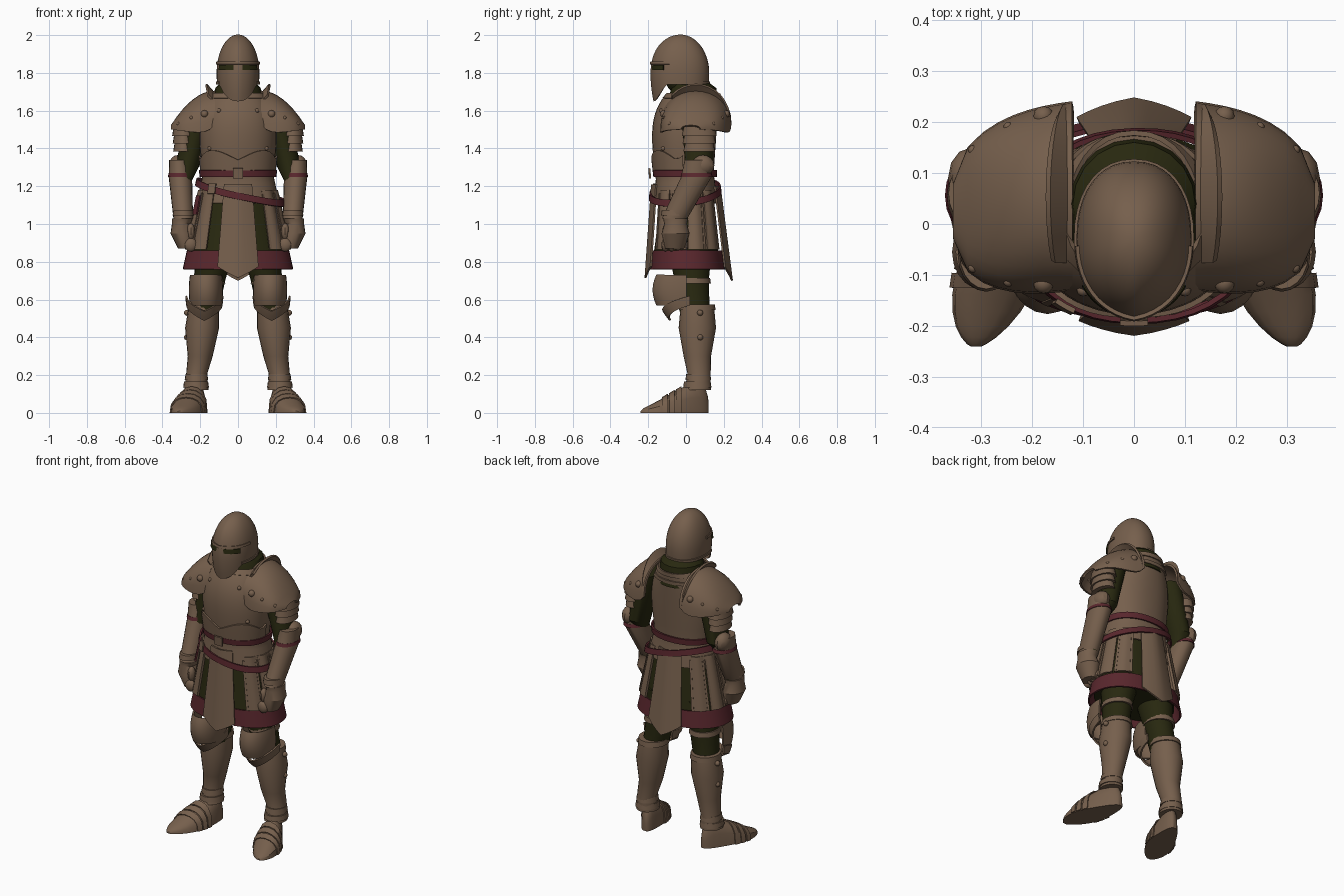
import bpy, bmesh
from math import sin, cos, pi, sqrt, radians
from mathutils import Vector, Matrix

cube = bpy.data.objects.get("Cube")
if cube:
    bpy.data.objects.remove(cube, do_unlink=True)


def material(name, red, green, blue):
    mat = bpy.data.materials.new(name)
    mat.use_nodes = True
    mat.diffuse_color = (red, green, blue, 1)
    shader = mat.node_tree.nodes["Principled BSDF"]
    shader.inputs["Base Color"].default_value = mat.diffuse_color
    shader.inputs["Roughness"].default_value = .7
    return mat


STEEL = material("bronze_brown", .18, .115, .073)
MAIL = material("dark_olive", .021, .021, .005)
RED = material("deep_red", .1, .02, .026)


def finish(name, bm, mat, thick=0):
    """Make the object; parts lying wholly on the left side are mirrored."""
    bmesh.ops.remove_doubles(bm, verts=bm.verts, dist=.0003)
    bmesh.ops.recalc_face_normals(bm, faces=bm.faces)
    one_sided = min(vert.co.x for vert in bm.verts) > 0
    for face in bm.faces:
        face.smooth = True
    mesh = bpy.data.meshes.new(name)
    bm.to_mesh(mesh)
    bm.free()
    mesh.materials.append(mat)
    part = bpy.data.objects.new(name, mesh)
    bpy.context.scene.collection.objects.link(part)
    if thick:
        solidify = part.modifiers.new("thickness", "SOLIDIFY")
        solidify.thickness, solidify.offset = thick, 0
    if one_sided:
        part.modifiers.new("other_side", "MIRROR")
    split = part.modifiers.new("sharp_edges", "EDGE_SPLIT")
    split.split_angle = radians(32)


def skin(bm, rows, tube=False):
    """Bridge rows of points with quads; a tube is closed and capped."""
    rings = [[bm.verts.new(point) for point in row] for row in rows]
    for low, high in zip(rings, rings[1:]):
        for i in range(0 if tube else 1, len(low)):
            bm.faces.new((low[i - 1], low[i], high[i], high[i - 1]))
    if tube:
        bm.faces.new(rings[0])
        bm.faces.new(rings[-1])


def turn(count):
    return [2 * pi * i / count for i in range(count)]


def limb(name, mat, stations, deep=1.1):
    """Tube through horizontal ellipses given as x, y, z, radius."""
    bm = bmesh.new()
    skin(bm, [[(x + r * cos(a), y + r * deep * sin(a), z) for a in turn(20)]
              for x, y, z, r in stations], tube=True)
    finish(name, bm, mat)


def cuff(name, mat, x, y, z, r, deep=1.1, flare=.004, tall=.03):
    limb(name, mat, [(x, y, z + tall / 2, r - flare), (x, y, z - tall / 2, r)], deep)


def band(name, mat, shape, bottom, top, mid=0, half=pi, off=0, ridge=0, sharp=1,
         centre=(0, 0), columns=24, rows=8, thick=.01):
    """Shell on a body shape around angle mid (front is zero); edges may vary with t."""
    grid = []
    for k in range(rows + 1):
        row = []
        for i in range(columns + 1):
            t = 2 * i / columns - 1
            low = bottom(t) if callable(bottom) else bottom
            high = top(t) if callable(top) else top
            z = low + (high - low) * sin(pi / 2 * k / rows)
            wide, front, back = shape(z)
            s, c = sin(mid + half * t), cos(mid + half * t)
            push = off + ridge * (1 - abs(t)) ** sharp * min(1, wide * 12)
            x = wide * abs(s) ** .9 * (1 if s > 0 else -1)
            y = -front * c ** .9 if c > 0 else back * abs(c) ** .9
            row.append((centre[0] + x + push * s, centre[1] + y - push * c, z))
        grid.append(row)
    bm = bmesh.new()
    skin(bm, grid)
    finish(name, bm, mat, thick)


def blobs(name, mat, places):
    """Group of ellipsoids given as centre and radii."""
    bm = bmesh.new()
    for spot, radii in places:
        placing = Matrix.Translation(spot) @ Matrix.Diagonal((*radii, 1))
        bmesh.ops.create_uvsphere(bm, u_segments=12, v_segments=8, radius=1, matrix=placing)
    finish(name, bm, mat)


# Shapes give half width, front depth and back depth at a height
WAIST = 1.25
HEAD = (0, -.03)


def body(z):
    if z < WAIST:
        drop = WAIST - z
        return .18 + .22 * drop, .15 + .07 * drop, .14 + .13 * drop
    rise = (z - WAIST) / .43
    swell = .05 * rise - .1 * rise ** 4
    return .18 + swell, .15 + swell, .14 + .03 * rise


def helm(z):
    v = (z - 1.8) * 5
    dome = sqrt(max(0, 1 - v * v)) if v > 0 else 1 - .2 * v * v
    return .11 * dome, .14 * dome, .15 * dome


def knee(z):
    swell = cos(8 * (z - .65))
    return .055 + .03 * swell, .06 + .1 * swell, .05


# Torso
band("cuirass", STEEL, body, 1.24, 1.68, ridge=.006, sharp=6, columns=40, rows=14)
band("waist_plate", STEEL, body, WAIST, lambda t: 1.34 + .05 * abs(sin(3.6 * t)),
     half=1.5, off=.012, ridge=.006)
band("fauld", STEEL, body, 1.11, 1.26, off=.004, columns=40, rows=4)
band("neck_rim", STEEL, body, 1.665, 1.69, off=.008, columns=32, rows=2)
band("back_plate_rim", STEEL, body, 1.62, 1.64, mid=pi, half=.8, off=.008, rows=2)
limb("mail_collar", MAIL, [(0, .04, 1.6, .14), (0, .04, 1.72, .12), (0, .03, 1.75, .09)], deep=1)

# Helmet
band("helmet", STEEL, helm, lambda t: 1.74 - .09 * max(0, 1 - 9 * t * t), 2,
     ridge=.015, sharp=7, centre=HEAD, columns=40, rows=16, thick=.006)
blobs("head", MAIL, [((0, -.02, 1.8), (.08, .1, .12))])
band("eye_slit", MAIL, helm, 1.815, 1.842, mid=.56, half=.4, off=.009, centre=HEAD,
     rows=2, thick=.008)
band("brow_rim", STEEL, helm, 1.845, 1.86, half=1.5, off=.005, ridge=.015, sharp=3,
     centre=HEAD, rows=2)
band("neck_edge", STEEL, helm, 1.74, 1.755, mid=pi, half=2.1, off=.004, centre=HEAD, rows=2)

# Skirt
limb("mail_skirt", MAIL, [(0, 0, .8, .26), (0, 0, 1.2, .18)], deep=.68)
band("skirt_hem", RED, body, .76, .86, columns=40, rows=3)
band("front_panel", STEEL, body, lambda t: .715 + .06 * abs(t), 1.21,
     half=.33, off=.012, ridge=.015, columns=8)
band("back_panel", STEEL, body, lambda t: .7 + .07 * abs(t), 1.2,
     mid=pi, half=.34, off=.014, ridge=.018, columns=8)
for i in range(4):
    middle = .84 + i / 2
    band("skirt_plate", STEEL, body, .865, 1.18, mid=middle, half=.22, off=.006,
         ridge=.01, columns=6)
    for edge in (middle - .2, middle + .2):
        band("skirt_plate_border", STEEL, body, .865, 1.16, mid=edge, half=.03,
             off=.012, columns=2)


# Belts
def slope(t):
    return 1.15 - .055 * sin(pi * t) - .02 * cos(pi * t)


band("waist_belt", RED, body, WAIST, WAIST + .035, off=.018, columns=40, rows=2)
band("sloping_belt", RED, body, slope, lambda t: slope(t) + .036, off=.033, columns=40, rows=2)
band("hanging_strap", RED, body, 1.05, 1.15, mid=-1.1, half=.1, off=.03, columns=3, rows=2)
for name, z, angle in (("waist_buckle", WAIST, 0), ("sloping_buckle", 1.17, -.6)):
    band(name, STEEL, body, z - .01, z + .045, mid=angle, half=.1, off=.04, columns=3, rows=2)


# Shoulder plates: u runs outward, a runs over the arch from front to back
def shoulder(u, a):
    reach = .05 + .13 * sqrt(1 - u ** 2.5)
    low, high = 1.47 + .03 * u + .06 * (1 - u) ** 6, 1.7 - .18 * u * u
    return Vector((.12 + .23 * u, .055 - .03 * u - reach * cos(a),
                   low + (high - low) * abs(sin(a)) ** .8))


ARCH = [pi * i / 16 for i in range(17)]
bm = bmesh.new()
skin(bm, [[shoulder(i / 8, a) for a in ARCH] for i in range(9)])
finish("shoulder_plates", bm, STEEL, .012)
bm = bmesh.new()
skin(bm, [[shoulder(.06, a) + Vector((.035, 0, .04)) * lift * sin(a) for a in ARCH[4:]]
          for lift in (0, .5, 1)])
finish("shoulder_guards", bm, STEEL, .012)
blobs("shoulder_rivets", STEEL, [(shoulder(u, a), [size] * 3) for a in (.4, pi - .4)
                                 for u, size in ((.25, .02), (.55, .01), (.85, .01))])
blobs("chest_rivets", STEEL, [((.1, -.13, 1.6), [.012] * 3), ((.15, -.12, 1.4), [.012] * 3)])

# Arms
limb("mail_sleeves", MAIL, [(.2, .06, 1.6, .07), (.27, .07, 1.3, .062),
                            (.3, .02, 1.2, .04), (.29, -.05, 1, .04)], deep=1.2)
for i in range(3):
    cuff("upper_arm_plate", STEEL, .287, .07, 1.49 - .04 * i, .062 - .003 * i,
         deep=1.5, flare=.008, tall=.05)
limb("forearm_guards", STEEL, [(.312, .06, 1.34, .052), (.305, .055, WAIST, .062),
                               (.29, -.06, 1.03, .052)], deep=1.3)
cuff("forearm_straps", RED, .306, .056, 1.26, .065, deep=1.3, tall=.02)
cuff("wrist_rims", STEEL, .29, -.06, 1.06, .056, deep=1.3)
blobs("elbow_cups", STEEL, [((.32, .09, 1.31), (.045, .06, .055))])
limb("gauntlets", STEEL, [(.295, -.055, 1.03, .055), (.3, -.055, 1, .05),
                          (.295, -.055, .95, .062), (.275, -.06, .87, .042)], deep=1.2)
blobs("fingers", STEEL, [((.25, -.11 + .034 * i, .89), (.034, .02, .036)) for i in range(4)])
blobs("thumbs", STEEL, [((.25, -.1, .96), (.022, .026, .045))])

# Legs
limb("mail_leggings", MAIL, [(.12, .02, .9, .11), (.15, .03, .7, .082), (.18, .05, .5, .07)])
cuff("thigh_bands", STEEL, .155, .035, .7, .088)
band("knee_caps", STEEL, knee, .57, .73, half=1.6, ridge=.012, centre=(.17, 0), columns=16)
band("knee_chevrons", STEEL, knee, lambda t: .49 + .08 * abs(t), lambda t: .54 + .08 * abs(t),
     half=1.55, off=.012, ridge=.01, centre=(.178, .025), columns=16)
limb("greaves", STEEL, [(.18, .06, .57, .08), (.19, .06, .45, .09), (.2, .06, .3, .066),
                        (.22, .07, .2, .055), (.22, .06, .12, .065)])
cuff("greave_rims", STEEL, .18, .06, .56, .088)
cuff("ankle_rims", STEEL, .22, .065, .19, .062)
cuff("ankle_plates", STEEL, .222, .06, .15, .068)
blobs("greave_hinges", STEEL, [((.27, .075, z), [.016] * 3) for z in (.4, .53)])


# Feet: t runs from heel to toe, arched above, flat below, rounded at both ends
def foot(t, grow=0):
    ends = sqrt(1 - .9 * (2 * t - 1) ** 8)
    wide = (.035 + .048 * sin(pi * t ** 1.3)) * ends + grow
    high = (.03 + .14 * cos(pi / 2 * t) ** 1.5) * ends + grow
    return [(.2 + .11 * t + wide * cos(a), .12 - .36 * t, high * max(0, sin(a)) ** .7)
            for a in turn(16)]


bm = bmesh.new()
skin(bm, [foot(.5 - cos(pi * i / 14) / 2) for i in range(15)], tube=True)
finish("armoured_shoes", bm, STEEL)
bm = bmesh.new()
for i in range(4, 7):
    skin(bm, [foot(i / 10, .006)[:9], foot(i / 10 + .08, .004)[:9]])
finish("shoe_plates", bm, STEEL, .006)
